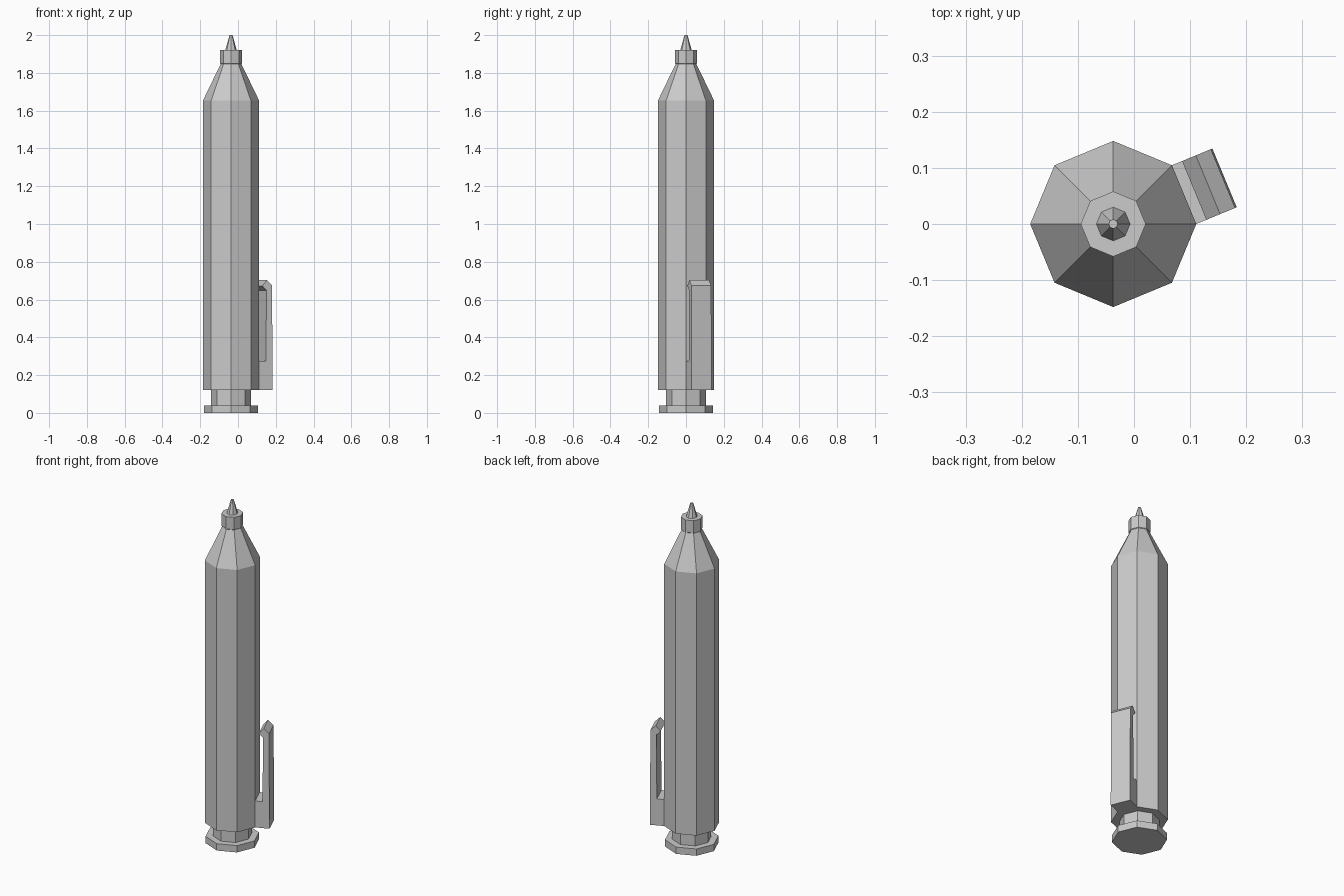
import bpy, bmesh
from math import cos, sin, pi

if "Cube" in bpy.data.objects:
    bpy.data.objects.remove(bpy.data.objects["Cube"])

CX, SIDES = -0.037, 8


def finish(name, bm):
    bmesh.ops.recalc_face_normals(bm, faces=bm.faces[:])
    mesh = bpy.data.meshes.new(name)
    bm.to_mesh(mesh)
    bm.free()
    obj = bpy.data.objects.new(name, mesh)
    bpy.context.collection.objects.link(obj)
    return obj


def lathe(name, profile):
    """Closed octagonal solid from (radius, z) points."""
    bm = bmesh.new()
    rings = [[bm.verts.new((CX + r * cos(2 * pi * i / SIDES),
                            r * sin(2 * pi * i / SIDES), z))
              for i in range(SIDES)] for r, z in profile]
    for a, b in zip(rings, rings[1:]):
        for i in range(SIDES):
            j = (i + 1) % SIDES
            bm.faces.new((a[i], a[j], b[j], b[i]))
    bm.faces.new(rings[0][::-1])
    bm.faces.new(rings[-1])
    return finish(name, bm)


# Push button and its stem
lathe("push_button", [(0.144, 0), (0.144, 0.04)])
lathe("button_stem", [(0.105, 0.04), (0.105, 0.12)])

# Barrel with tapered shoulder and collar
lathe("barrel", [(0.148, 0.12), (0.148, 1.655), (0.055, 1.847), (0.058, 1.85), (0.058, 1.922)])

# Writing tip
lathe("writing_tip", [(0.03, 1.922), (0.008, 2.0)])

# Pocket clip: hooked side profile (distance from barrel face, z), extruded
# across one full barrel face
clip_profile = [(-0.002, 0.12), (0.078, 0.12), (0.075, 0.675), (0.046, 0.703),
                (0.0195, 0.673), (0.043, 0.648), (0.040, 0.275), (-0.002, 0.275)]
apothem = 0.148 * cos(pi / SIDES)
half_width = 0.148 * sin(pi / SIDES)
c, s = cos(pi / SIDES), sin(pi / SIDES)
bm = bmesh.new()
sides = [[bm.verts.new((CX + (apothem + u) * c - v * s, (apothem + u) * s + v * c, z))
          for u, z in clip_profile] for v in (-half_width, half_width)]
for i in range(len(clip_profile)):
    j = (i + 1) % len(clip_profile)
    bm.faces.new((sides[0][i], sides[0][j], sides[1][j], sides[1][i]))
bm.faces.new(sides[0])
bm.faces.new(sides[1][::-1])
finish("pocket_clip", bm)
